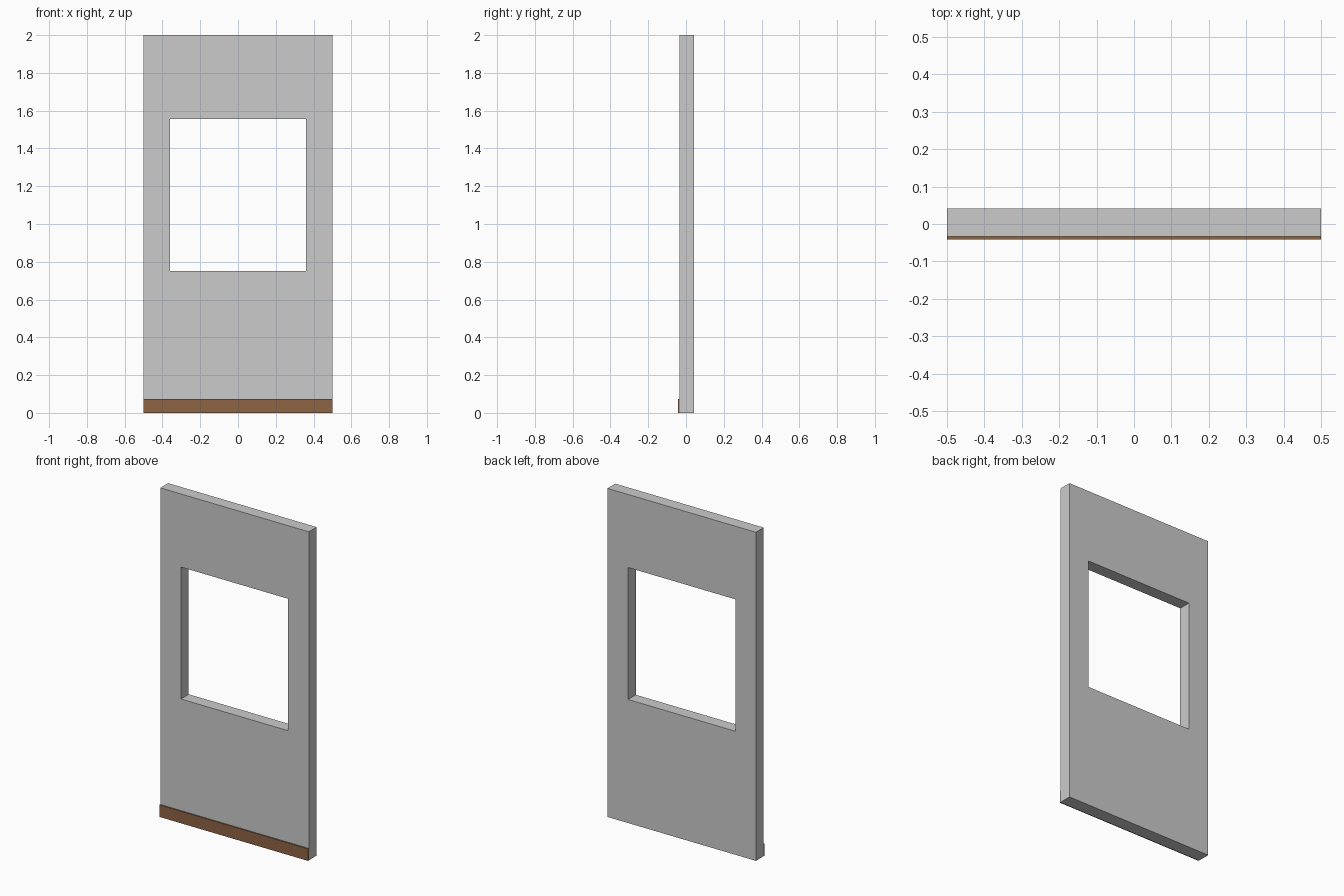
import bpy, bmesh

if "Cube" in bpy.data.objects:
    bpy.data.objects.remove(bpy.data.objects["Cube"])

FRONT, BACK = -0.0415, 0.0415      # overall depth
WALL_FRONT = FRONT + 0.008         # skirting sits proud of the wall


def finish(name, bm):
    bmesh.ops.recalc_face_normals(bm, faces=bm.faces)
    mesh = bpy.data.meshes.new(name)
    bm.to_mesh(mesh)
    bm.free()
    obj = bpy.data.objects.new(name, mesh)
    bpy.context.collection.objects.link(obj)
    return obj


def rectangle(bm, x, z0, z1, y):
    return [bm.verts.new((px, y, pz))
            for px, pz in ((-x, z0), (x, z0), (x, z1), (-x, z1))]


def extrude_back(bm, depth):
    ext = bmesh.ops.extrude_face_region(bm, geom=bm.faces[:], use_keep_orig=True)
    moved = [g for g in ext["geom"] if isinstance(g, bmesh.types.BMVert)]
    bmesh.ops.translate(bm, verts=moved, vec=(0, depth, 0))


# Wall panel: a flat frame around the window opening, given thickness
bm = bmesh.new()
outer = rectangle(bm, 0.5, 0.0, 2.0, WALL_FRONT)
inner = rectangle(bm, 0.361, 0.752, 1.555, WALL_FRONT)
for i in range(4):
    j = (i + 1) % 4
    bm.faces.new((outer[i], outer[j], inner[j], inner[i]))
extrude_back(bm, BACK - WALL_FRONT)
finish("wall_panel", bm)

# Skirting board along the foot of the front face
bm = bmesh.new()
bm.faces.new(rectangle(bm, 0.5, 0.0, 0.073, FRONT))
extrude_back(bm, WALL_FRONT - FRONT)
skirting = finish("skirting_board", bm)
wood = bpy.data.materials.new("brown_wood")
wood.diffuse_color = (0.27, 0.13, 0.06, 1)
wood.use_nodes = True
wood.node_tree.nodes["Principled BSDF"].inputs["Base Color"].default_value = wood.diffuse_color
skirting.data.materials.append(wood)
